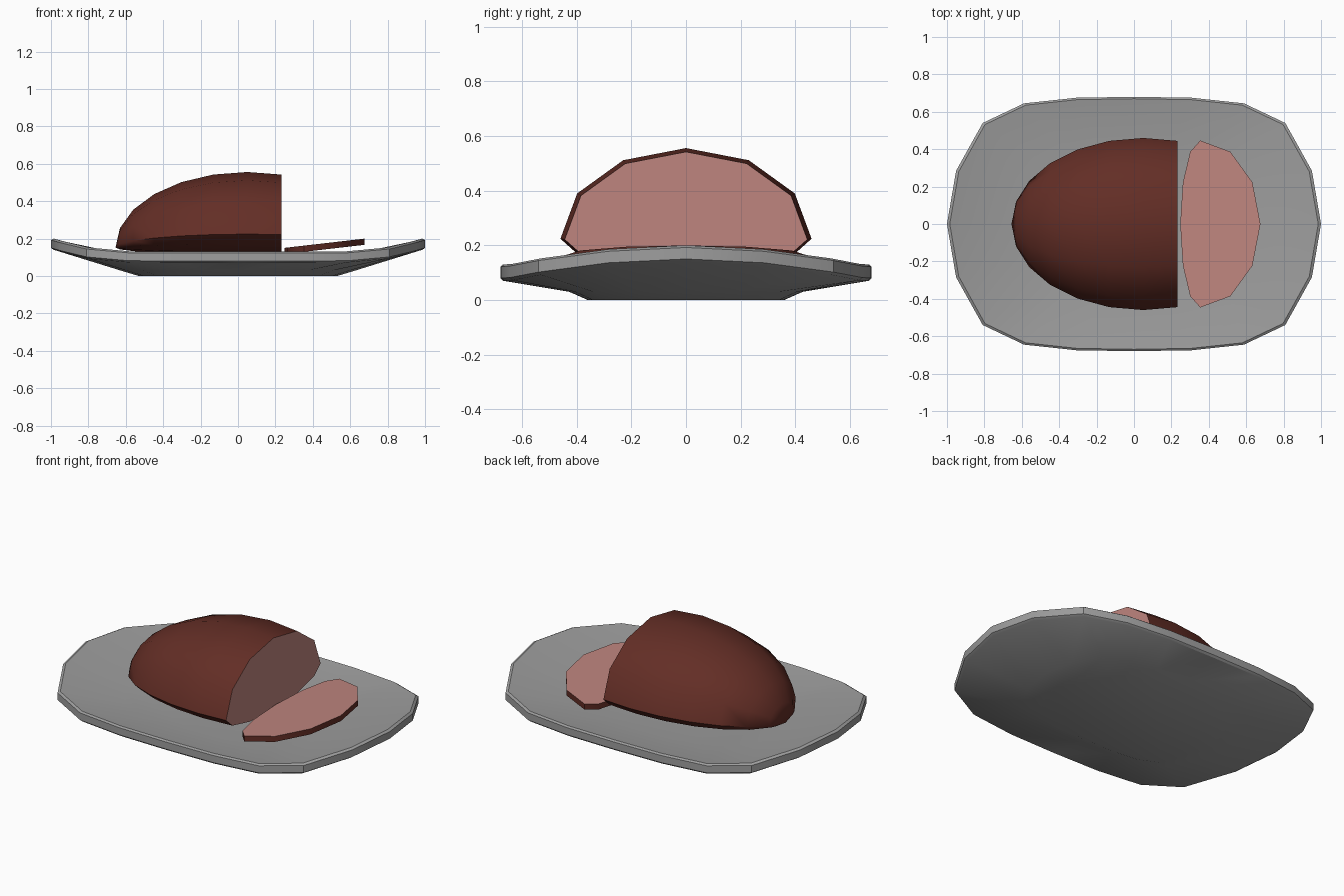
import bpy, bmesh, math

if "Cube" in bpy.data.objects:
    bpy.data.objects.remove(bpy.data.objects["Cube"])


def material(name, rgb):
    m = bpy.data.materials.new(name)
    m.diffuse_color = (*rgb, 1)
    m.use_nodes = True
    m.node_tree.nodes["Principled BSDF"].inputs["Base Color"].default_value = m.diffuse_color
    return m


grey = material("plate grey", (0.34, 0.34, 0.34))
brown = material("roasted brown", (0.125, 0.027, 0.019))
pink = material("meat pink", (0.52, 0.235, 0.21))


def loft(name, rings, mats, smooth_angle, start_tip=None):
    """Skin a list of closed rings, capping the ends (or closing the start to a tip)."""
    bm = bmesh.new()
    loops = [[bm.verts.new(p) for p in ring] for ring in rings]
    n = len(loops[0])
    for a, b in zip(loops, loops[1:]):
        for i in range(n):
            j = (i + 1) % n
            bm.faces.new((a[i], a[j], b[j], b[i]))
    if start_tip:
        tip = bm.verts.new(start_tip)
        for i in range(n):
            bm.faces.new((tip, loops[0][(i + 1) % n], loops[0][i]))
    else:
        bm.faces.new(loops[0][::-1])
    bm.faces.new(loops[-1])
    bmesh.ops.recalc_face_normals(bm, faces=bm.faces[:])
    me = bpy.data.meshes.new(name)
    bm.to_mesh(me)
    bm.free()
    ob = bpy.data.objects.new(name, me)
    bpy.context.collection.objects.link(ob)
    for m in mats:
        me.materials.append(m)
    bpy.ops.object.select_all(action='DESELECT')
    ob.select_set(True)
    bpy.context.view_layer.objects.active = ob
    bpy.ops.object.shade_smooth_by_angle(angle=math.radians(smooth_angle))
    return ob


# Plate: 20-sided rounded oblong, ends curling upwards
WIDTH = [0, 0.285, 0.54, 0.645, 0.675, 0.68]
LIFT = [0.07, 0.056, 0.022, 0.002, 0, 0]


def plate_ring(scale, z, lift):
    pts = []
    for k in range(20):
        a = math.radians(18 * k)
        q = k % 10
        q = q if q <= 5 else 10 - q
        y = math.copysign(WIDTH[q], math.sin(a))
        pts.append((math.cos(a) * scale, y * scale, z + LIFT[q] * lift))
    return pts


loft("plate", [plate_ring(*r) for r in (
    (0.53, 0, 0), (0.63, 0.03, 0), (0.985, 0.07, 1), (1, 0.08, 1),
    (1, 0.122, 1), (0.985, 0.13, 1), (0.63, 0.095, 0))], [grey], 35)


# Meat section: 12 sides, rounded above and flattened below
def section(s):
    pts = []
    for k in range(12):
        a = math.radians(30 * k)
        h = math.sin(a)
        pts.append((0.46 * s * math.cos(a), (0.332 if h > 0 else 0.11) * s * h))
    return pts


# Roast: half egg running along x, cut flat at the right
rings = []
for deg in range(15, 106, 15):
    a = math.radians(deg)
    s = math.sin(a)
    x = 0.05 - 0.705 * math.cos(a)
    rings.append([(x, y, 0.152 + 0.072 * s + z) for y, z in section(s)])
roast = loft("roast", rings, [brown, pink], 50, (-0.655, 0, 0.152))
for p in roast.data.polygons:
    if p.normal.x > 0.99:
        p.material_index = 1

# Slice: the same section lying on its side, leaning up on the plate rim
slope = 0.115
sec = section(0.97)
rings = []
for base in (0.117, 0.15):
    rings.append([(0.354 + z, y, base + slope * (0.109 + z)) for y, z in sec])
meat_slice = loft("meat_slice", rings, [brown, pink], 40)
for p in meat_slice.data.polygons:
    if abs(p.normal.z) > 0.9:
        p.material_index = 1
